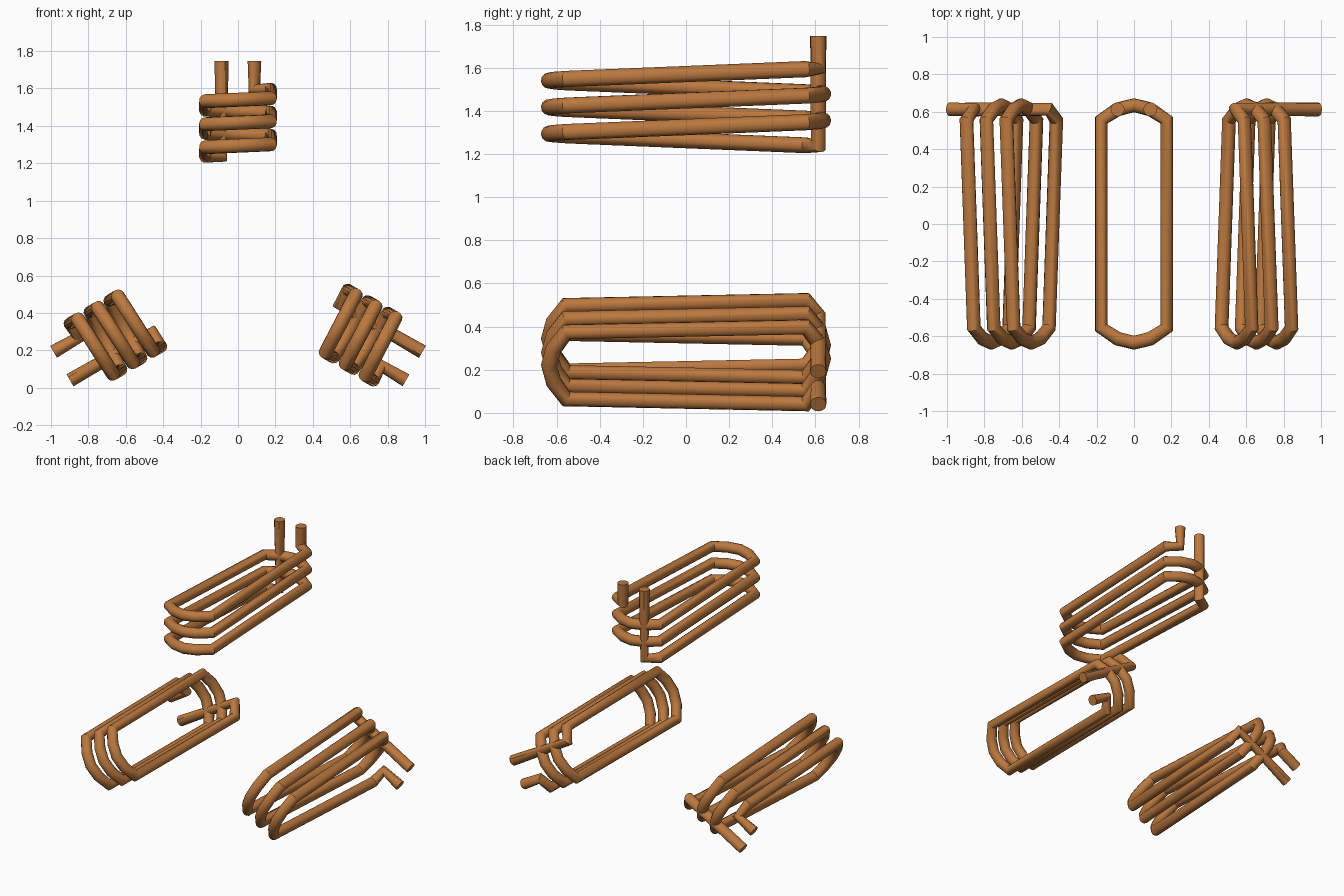
import bpy, math
from mathutils import Matrix

if "Cube" in bpy.data.objects:
    bpy.data.objects.remove(bpy.data.objects["Cube"])

CENTRE_Z = 0.66       # axis the three coils are arranged around
LEAD_TOP = 1.088      # radial reach of the lead ends
BASE_R = 0.576        # radial height of the first winding point
PITCH = 0.123
TUBE = 0.0375
TURNS = 3

copper = bpy.data.materials.new("copper")
copper.diffuse_color = (0.5, 0.19, 0.05, 1)
copper.use_nodes = True
copper.node_tree.nodes["Principled BSDF"].inputs["Base Color"].default_value = copper.diffuse_color

# One racetrack loop, starting beside the centre of the back end
loop = [(-0.088, 0.613), (-0.175, 0.555), (-0.175, -0.555), (-0.088, -0.613), (0, -0.635),
        (0.088, -0.613), (0.175, -0.555), (0.175, 0.555), (0.088, 0.613), (0, 0.635)]
n = len(loop)
steps = [math.dist(loop[i], loop[(i + 1) % n]) for i in range(n)]
perimeter = sum(steps)

# Winding climbs evenly along its length
path, run = [], 0.0
for i in range(TURNS * n - 1):
    x, y = loop[i % n]
    path.append((x, y, BASE_R + PITCH * run / perimeter))
    run += steps[i % n]
# Straight leads at both ends
path = [(*path[0][:2], LEAD_TOP)] + path + [(*path[-1][:2], LEAD_TOP)]


def coil(name, angle):
    curve = bpy.data.curves.new(name, 'CURVE')
    curve.dimensions = '3D'
    curve.bevel_depth = TUBE
    curve.bevel_resolution = 4
    curve.use_fill_caps = True
    spline = curve.splines.new('POLY')
    spline.points.add(len(path) - 1)
    for p, co in zip(spline.points, path):
        p.co = (*co, 1)
    curve.materials.append(copper)
    ob = bpy.data.objects.new(name, curve)
    bpy.context.collection.objects.link(ob)
    ob.matrix_world = Matrix.Translation((0, 0, CENTRE_Z)) @ Matrix.Rotation(angle, 4, 'Y')
    bpy.ops.object.select_all(action='DESELECT')
    ob.select_set(True)
    bpy.context.view_layer.objects.active = ob
    bpy.ops.object.convert(target='MESH')
    bpy.ops.object.shade_smooth_by_angle(angle=math.radians(35))


# Three coils spaced evenly round the axis
for name, deg in (("top_coil", 0), ("right_coil", 120), ("left_coil", -120)):
    coil(name, math.radians(deg))
